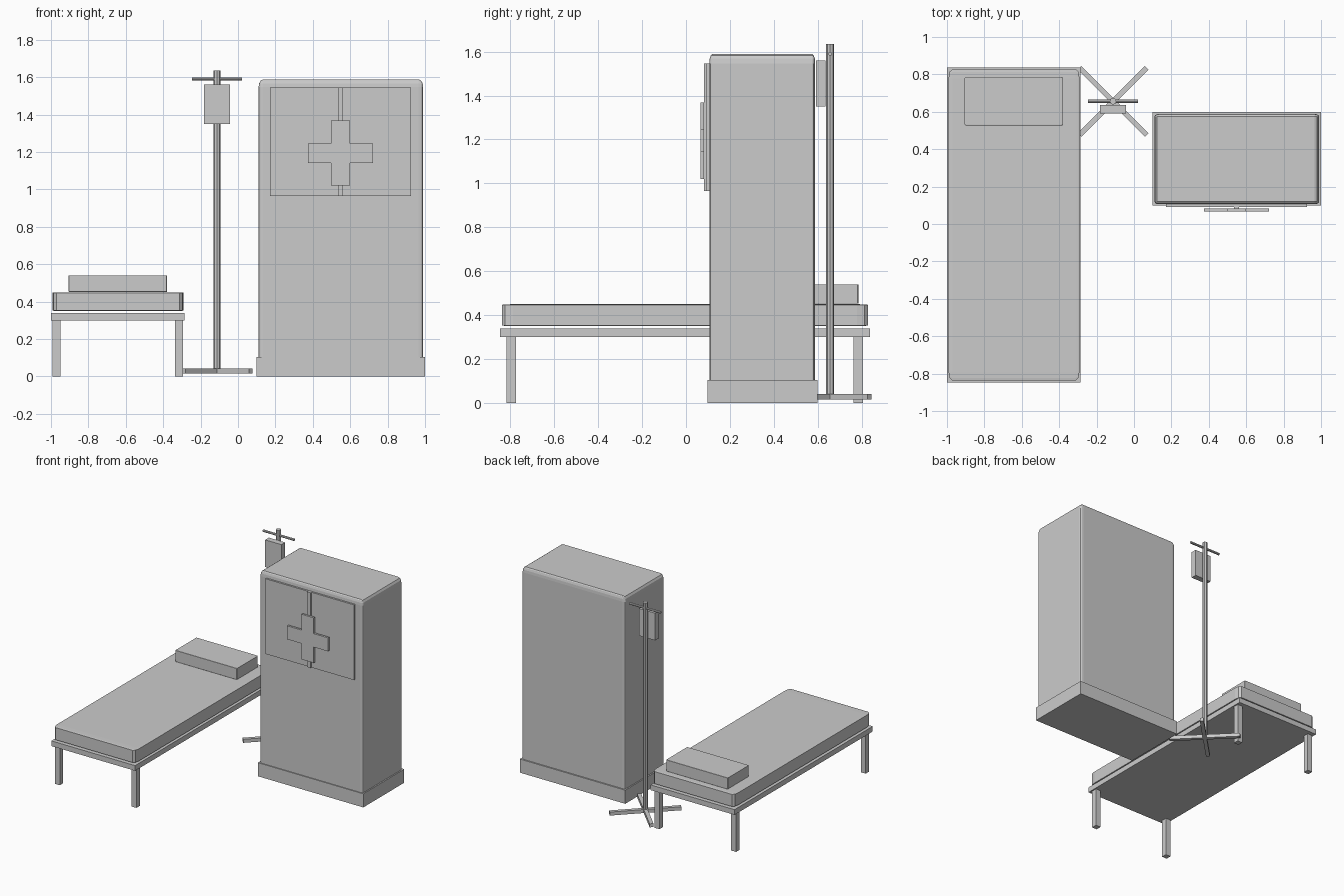
import bpy, bmesh, math
from mathutils import Matrix, Vector

if "Cube" in bpy.data.objects:
    bpy.data.objects.remove(bpy.data.objects["Cube"])


def finish(name, bm):
    bmesh.ops.recalc_face_normals(bm, faces=bm.faces)
    me = bpy.data.meshes.new(name)
    bm.to_mesh(me)
    bm.free()
    ob = bpy.data.objects.new(name, me)
    bpy.context.collection.objects.link(ob)
    return ob


def box(name, x, y, z, bevel=0, segments=2, turn=0):
    """Box from (min, max) ranges; the bevel is made on a unit cube, then stretched."""
    bm = bmesh.new()
    bmesh.ops.create_cube(bm, size=1)
    if bevel:
        bmesh.ops.bevel(bm, geom=bm.edges[:], offset=bevel, segments=segments,
                        profile=0.5, affect='EDGES')
    mid = Vector([(a + b) / 2 for a, b in (x, y, z)])
    size = Matrix.Diagonal([b - a for a, b in (x, y, z)] + [1])
    bm.transform(Matrix.Translation(mid) @ Matrix.Rotation(turn, 4, 'Z') @ size)
    return finish(name, bm)


def rod(name, a, b, radius, sides=8):
    a, b = Vector(a), Vector(b)
    bm = bmesh.new()
    bmesh.ops.create_cone(bm, cap_ends=True, segments=sides, radius1=radius,
                          radius2=radius, depth=(b - a).length)
    rot = (b - a).to_track_quat('Z', 'Y').to_matrix().to_4x4()
    bm.transform(Matrix.Translation((a + b) / 2) @ rot)
    return finish(name, bm)


# Bed
box("bed_frame", (-1.0, -0.285), (-0.847, 0.837), (0.30, 0.34))
box("mattress", (-0.992, -0.291), (-0.838, 0.828), (0.35, 0.45), 0.03)
box("pillow", (-0.905, -0.379), (0.527, 0.785), (0.452, 0.54), 0.015)
for side, x in (("left", -0.97), ("right", -0.316)):
    for end, y in (("foot", -0.796), ("head", 0.784)):
        box(f"bed_leg_{end}_{side}", (x - 0.021, x + 0.021),
            (y - 0.021, y + 0.021), (0, 0.30))

# Drip stand
px, py = -0.112, 0.656
rod("stand_pole", (px, py, 0.04), (px, py, 1.635), 0.018)
rod("stand_hook_bar", (px - 0.133, py, 1.59), (px + 0.133, py, 1.59), 0.009)
for i, angle in enumerate((45, -45)):
    box(f"stand_foot_{i + 1}", (px - 0.254, px + 0.254), (py - 0.014, py + 0.014),
        (0.015, 0.042), turn=math.radians(angle))
box("drip_bag", (-0.182, -0.043), (0.591, 0.636), (1.35, 1.56))

# Cabinet
box("cabinet_base", (0.10, 1.0), (0.099, 0.598), (0, 0.105))
box("cabinet_body", (0.11, 0.99), (0.106, 0.588), (0.06, 1.588), 0.027, 3)
box("cabinet_door_panel", (0.172, 0.926), (0.092, 0.112), (0.965, 1.545))
box("door_center_strip", (0.534, 0.562), (0.081, 0.094), (0.965, 1.545))

# Plus-shaped plate, extruded from an outline
long, short = 0.174, 0.052
cx, cz = 0.548, 1.194
quarter = [(long, -short), (long, short), (short, short)]
bm = bmesh.new()
verts = []
for k in range(4):
    turn = Matrix.Rotation(k * math.pi / 2, 2)
    for p in quarter:
        q = turn @ Vector(p)
        verts.append(bm.verts.new((cx + q.x, 0.066, cz + q.y)))
# drop duplicate corners shared by neighbouring quarters
bmesh.ops.remove_doubles(bm, verts=verts, dist=1e-5)
verts = [v for v in verts if v.is_valid]
face = bm.faces.new(verts)
ext = bmesh.ops.extrude_face_region(bm, geom=[face], use_keep_orig=True)
bmesh.ops.translate(bm, vec=(0, 0.016, 0),
                    verts=[v for v in ext["geom"] if isinstance(v, bmesh.types.BMVert)])
finish("door_cross", bm)
